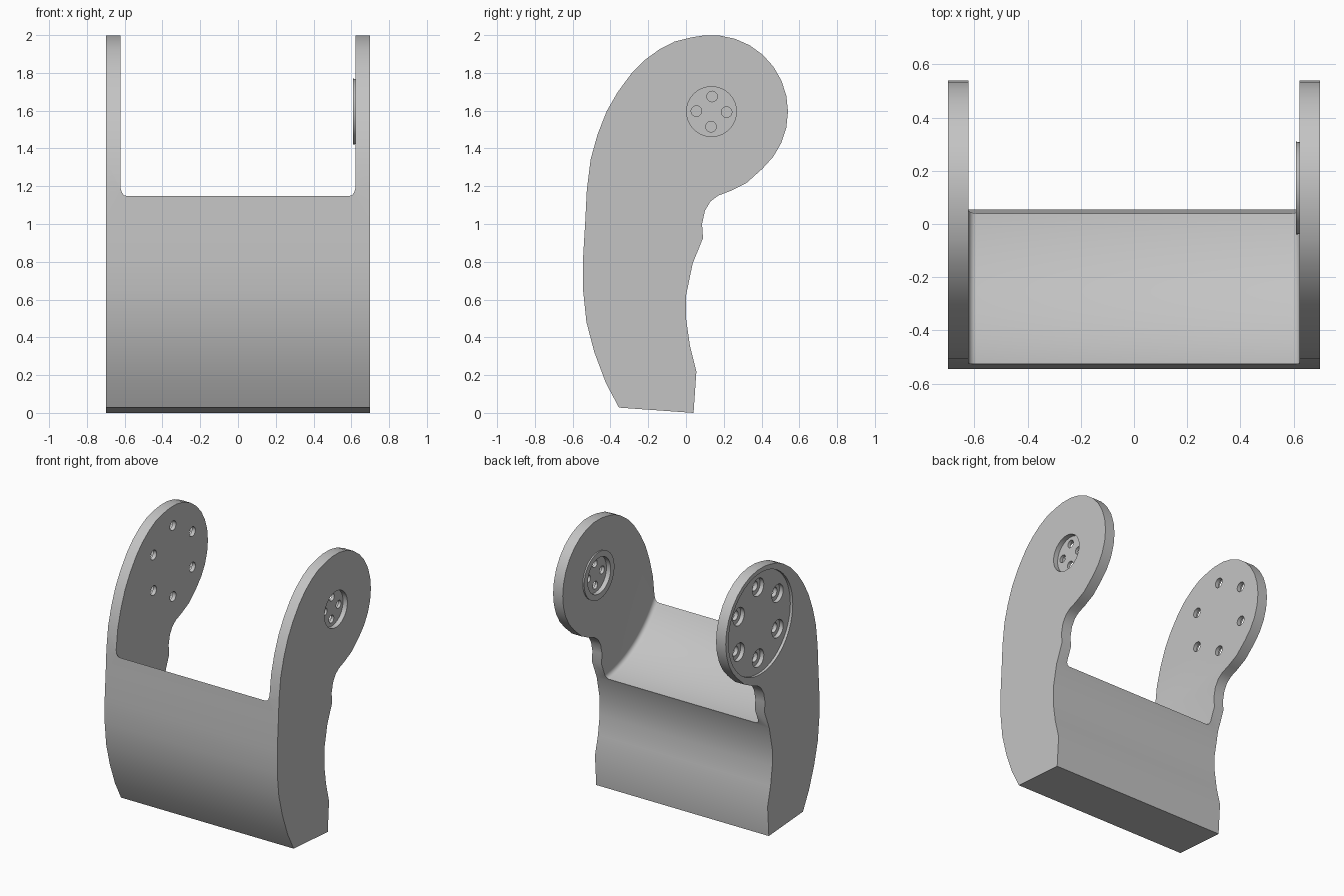
import bpy, bmesh, math
from mathutils import Matrix

cube = bpy.data.objects.get("Cube")
if cube:
    bpy.data.objects.remove(cube, do_unlink=True)

HUB_Y, HUB_Z, HUB_R = 0.135, 1.595, 0.405
HALF = 0.7       # half width over both arms
INNER = 0.622    # inner face of each arm

grey = bpy.data.materials.new("light_grey")
grey.use_nodes = True
colour = (0.55, 0.55, 0.55, 1)
grey.diffuse_color = colour
grey.node_tree.nodes["Principled BSDF"].inputs["Base Color"].default_value = colour


def new_object(name, bm):
    bmesh.ops.recalc_face_normals(bm, faces=bm.faces)
    mesh = bpy.data.meshes.new(name)
    bm.to_mesh(mesh)
    bm.free()
    mesh.materials.append(grey)
    obj = bpy.data.objects.new(name, mesh)
    bpy.context.collection.objects.link(obj)
    return obj


def disc(name, x0, x1, radius, y=HUB_Y, z=HUB_Z, sides=32, end_radius=None, rim=0):
    """Cylinder lying along x, from x0 to x1, with an optional rounded rim."""
    bm = bmesh.new()
    bmesh.ops.create_cone(bm, cap_ends=True, segments=sides, radius1=radius,
                          radius2=end_radius or radius, depth=x1 - x0)
    if rim:
        edges = [e for e in bm.edges if abs(e.verts[0].co.z - e.verts[1].co.z) < 1e-5]
        bmesh.ops.bevel(bm, geom=edges, offset=rim, segments=4, profile=0.5, affect='EDGES')
    bm.transform(Matrix.Translation(((x0 + x1) / 2, y, z)) @ Matrix.Rotation(math.pi / 2, 4, 'Y'))
    return new_object(name, bm)


def combine(target, tool, operation='DIFFERENCE'):
    """Apply a boolean and discard the tool."""
    mod = target.modifiers.new("boolean", 'BOOLEAN')
    mod.operation, mod.solver, mod.object = operation, 'EXACT', tool
    bpy.context.view_layer.objects.active = target
    bpy.ops.object.modifier_apply(modifier=mod.name)
    bpy.data.objects.remove(tool, do_unlink=True)


def ring(count, radius, start):
    for i in range(count):
        a = start + i * math.tau / count
        yield HUB_Y + radius * math.cos(a), HUB_Z + radius * math.sin(a)


# Side profile: back edge, round hub, then the bowed front edge
back = [(.04, 0), (.055, .22), (.02, .36), (0, .5), (0, .62), (.035, .79), (.09, .925),
        (.085, 1.0), (.1, 1.07), (.13, 1.12), (.17, 1.15), (.235, 1.175), (.32, 1.217)]
hub = [(HUB_Y + HUB_R * math.cos(math.radians(a)), HUB_Z + HUB_R * math.sin(math.radians(a)))
       for a in range(-48, 97, 12)]
front = [(.03, 1.988), (-.06, 1.966), (-.14, 1.925), (-.22, 1.867), (-.288, 1.798),
         (-.362, 1.698), (-.42, 1.597), (-.468, 1.475), (-.505, 1.342), (-.525, 1.18),
         (-.533, 1.02), (-.545, .82), (-.545, .65), (-.527, .48), (-.485, .32),
         (-.425, .16), (-.355, .028)]

# Bracket body extruded across the full width
bm = bmesh.new()
face = bm.faces.new([bm.verts.new((-HALF, y, z)) for y, z in back + hub + front])
side = bmesh.ops.extrude_face_region(bm, geom=[face])
bmesh.ops.translate(bm, vec=(2 * HALF, 0, 0),
                    verts=[v for v in side["geom"] if isinstance(v, bmesh.types.BMVert)])
body = new_object("yoke_bracket", bm)

# Curved saddle between the arms, with filleted corners
combine(body, disc("saddle_cutter", -INNER, INNER, 0.798, sides=128, rim=0.03))

# Left arm: raised bearing boss, pockets on both faces, four small holes
combine(body, disc("boss", 0.609, 0.66, 0.175, sides=48, end_radius=0.165), 'UNION')
combine(body, disc("outer_pocket_cutter", 0.665, 0.75, 0.132, sides=48))
combine(body, disc("inner_pocket_cutter", 0.55, 0.643, 0.132, sides=48))
for y, z in ring(4, 0.08, math.radians(88)):
    combine(body, disc("small_hole_cutter", 0.6, 0.72, 0.028, y, z, 24))

# Right arm: wide shallow recess with six counterbored holes
combine(body, disc("recess_cutter", -0.75, -0.68, 0.372, sides=64))
for y, z in ring(6, 0.26, math.radians(90)):
    combine(body, disc("counterbore_cutter", -0.72, -0.65, 0.065, y, z))
    combine(body, disc("bolt_hole_cutter", -0.72, -0.6, 0.035, y, z, 24))

# Smooth curves, sharp edges
bpy.ops.object.select_all(action='DESELECT')
body.select_set(True)
bpy.context.view_layer.objects.active = body
bpy.ops.object.shade_smooth_by_angle(angle=math.radians(30))
